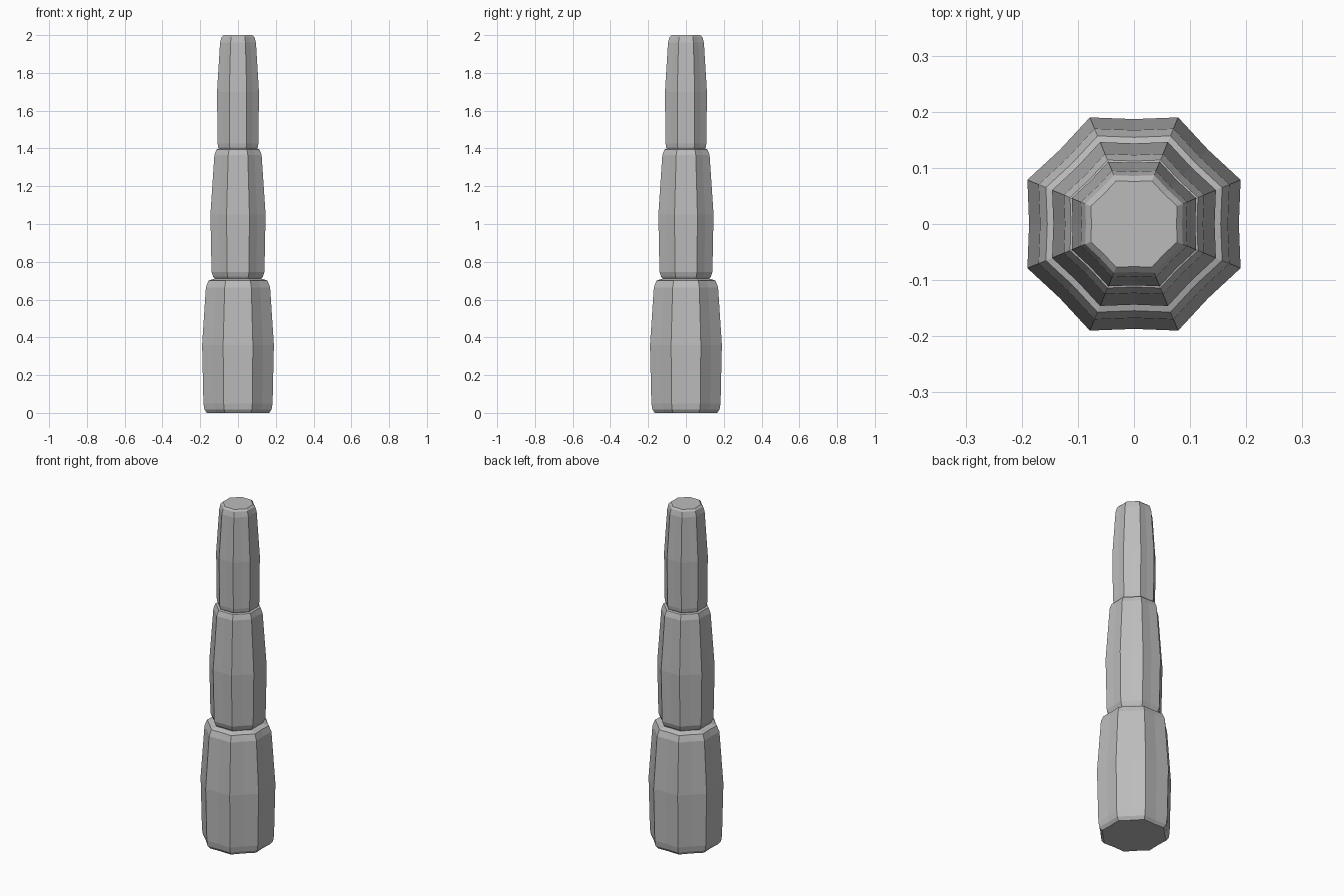
import bpy, bmesh, math

cube = bpy.data.objects.get("Cube")
if cube:
    bpy.data.objects.remove(cube, do_unlink=True)

# Single stone grey
stone = bpy.data.materials.new("stone_grey")
stone.use_nodes = True
GREY = (0.5, 0.5, 0.5, 1)
stone.diffuse_color = GREY
stone.node_tree.nodes["Principled BSDF"].inputs["Base Color"].default_value = GREY

SIDES = 8
DENT = 0.984  # side centres sit slightly inside the straight octagon edge


def ring(bm, apothem, z):
    """Octagon ring with a slightly hollowed middle on every side."""
    verts = []
    for i in range(SIDES * 2):
        angle = math.pi * i / SIDES
        r = apothem / math.cos(math.pi / SIDES) if i % 2 else apothem * DENT
        verts.append(bm.verts.new((r * math.cos(angle), r * math.sin(angle), z)))
    return verts


def tier(name, profile):
    """Closed faceted tier from (apothem, height) pairs."""
    bm = bmesh.new()
    rings = [ring(bm, a, z) for a, z in profile]
    n = SIDES * 2
    for low, high in zip(rings, rings[1:]):
        for i in range(n):
            j = (i + 1) % n
            bm.faces.new((low[i], low[j], high[j], high[i]))
    bm.faces.new(rings[0][::-1])
    bm.faces.new(rings[-1])
    mesh = bpy.data.meshes.new(name)
    bm.to_mesh(mesh)
    bm.free()
    mesh.materials.append(stone)
    obj = bpy.data.objects.new(name, mesh)
    bpy.context.collection.objects.link(obj)
    return obj


# Three stacked tiers, each bulging at the middle with bevelled rims
tier("lower_tier", [(0.165, 0), (0.178, 0.018), (0.183, 0.05), (0.19, 0.36),
                    (0.17, 0.665), (0.157, 0.7), (0.12, 0.712)])
tier("middle_tier", [(0.12, 0.705), (0.132, 0.722), (0.14, 0.745), (0.146, 1.05),
                     (0.125, 1.365), (0.114, 1.395), (0.095, 1.4)])
tier("upper_tier", [(0.097, 1.39), (0.105, 1.405), (0.108, 1.425), (0.111, 1.7),
                    (0.095, 1.96), (0.087, 1.99), (0.077, 2)])
